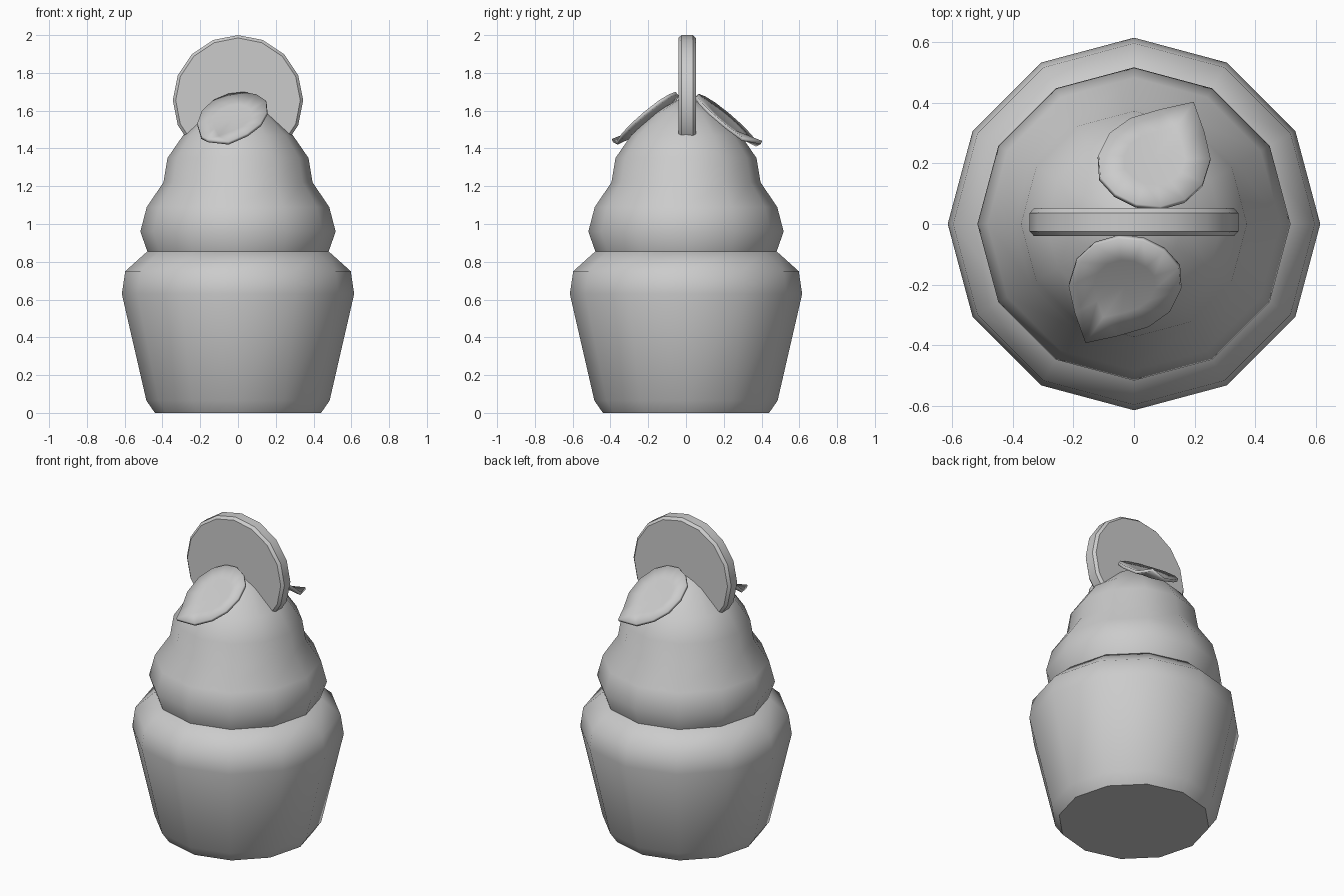
import bpy, bmesh
from math import cos, sin, tau, pi, radians

cube = bpy.data.objects.get("Cube")
if cube:
    bpy.data.objects.remove(cube, do_unlink=True)

grey = bpy.data.materials.new("plain_grey")
grey.use_nodes = True
COLOUR = (0.6, 0.6, 0.6, 1)
grey.diffuse_color = COLOUR
grey.node_tree.nodes["Principled BSDF"].inputs["Base Color"].default_value = COLOUR


def finish(name, bm, angle):
    bmesh.ops.recalc_face_normals(bm, faces=bm.faces)
    mesh = bpy.data.meshes.new(name)
    bm.to_mesh(mesh)
    bm.free()
    mesh.materials.append(grey)
    ob = bpy.data.objects.new(name, mesh)
    bpy.context.collection.objects.link(ob)
    bpy.ops.object.select_all(action='DESELECT')
    ob.select_set(True)
    bpy.context.view_layer.objects.active = ob
    bpy.ops.object.shade_smooth_by_angle(angle=radians(angle))
    return ob


def lathe(name, profile, sides, angle):
    """Turn (radius, height) pairs about z; both ends are capped."""
    bm = bmesh.new()
    rings = [[bm.verts.new((r * cos(tau * i / sides), r * sin(tau * i / sides), z))
              for i in range(sides)] for r, z in profile]
    for low, high in zip(rings, rings[1:]):
        for i in range(sides):
            j = (i + 1) % sides
            bm.faces.new((low[i], low[j], high[j], high[i]))
    bm.faces.new(rings[0])
    bm.faces.new(rings[-1])
    return finish(name, bm, angle)


# Cake case with rounded rim
lathe("cake_base", [(0.44, 0), (0.485, 0.065), (0.615, 0.63),
                    (0.597, 0.75), (0.48, 0.855)], 12, 50)

# Swirled frosting
lathe("frosting", [(0.48, 0.855), (0.517, 0.96), (0.483, 1.09), (0.395, 1.22),
                   (0.373, 1.35), (0.29, 1.47), (0.16, 1.59), (0.04, 1.66)], 12, 50)

# Upright biscuit disc with softened rim
disc = lathe("biscuit_disc", [(0.33, -0.046), (0.345, -0.03),
                              (0.345, 0.03), (0.33, 0.046)], 16, 40)
disc.rotation_euler.x = pi / 2
disc.location = (0, 0.006, 1.655)

# Leaves: the outline starts at the tip, and the blade slopes away from the disc
OUTLINE = [(-0.16, -0.39), (-0.195, -0.29), (-0.215, -0.2), (-0.19, -0.12),
           (-0.13, -0.065), (-0.05, -0.042), (0.03, -0.05), (0.1, -0.085),
           (0.15, -0.14), (0.155, -0.215), (0.12, -0.285), (0.05, -0.335),
           (-0.05, -0.365)]


def leaf(name):
    bm = bmesh.new()

    def point(x, y, lift):
        return bm.verts.new((x, y, 1.695 + 0.2 * x + 0.79 * (y + 0.04) + lift))

    cx, cy = -0.03, -0.2
    rim = [point(x, y, 0.055 if i == 0 else 0) for i, (x, y) in enumerate(OUTLINE)]
    inner = [point(cx + (x - cx) * 0.55, cy + (y - cy) * 0.55, -0.008) for x, y in OUTLINE]
    middle = point(cx, cy, -0.012)
    for i in range(len(rim)):
        j = (i + 1) % len(rim)
        bm.faces.new((rim[i], rim[j], inner[j], inner[i]))
        bm.faces.new((inner[i], inner[j], middle))
    ob = finish(name, bm, 50)
    shell = ob.modifiers.new("thickness", 'SOLIDIFY')
    shell.thickness = 0.018
    shell.offset = 0
    return ob


leaf("front_leaf")
back = leaf("back_leaf")
back.rotation_euler.z = pi
back.location = (0.037, 0.01, -0.01)
